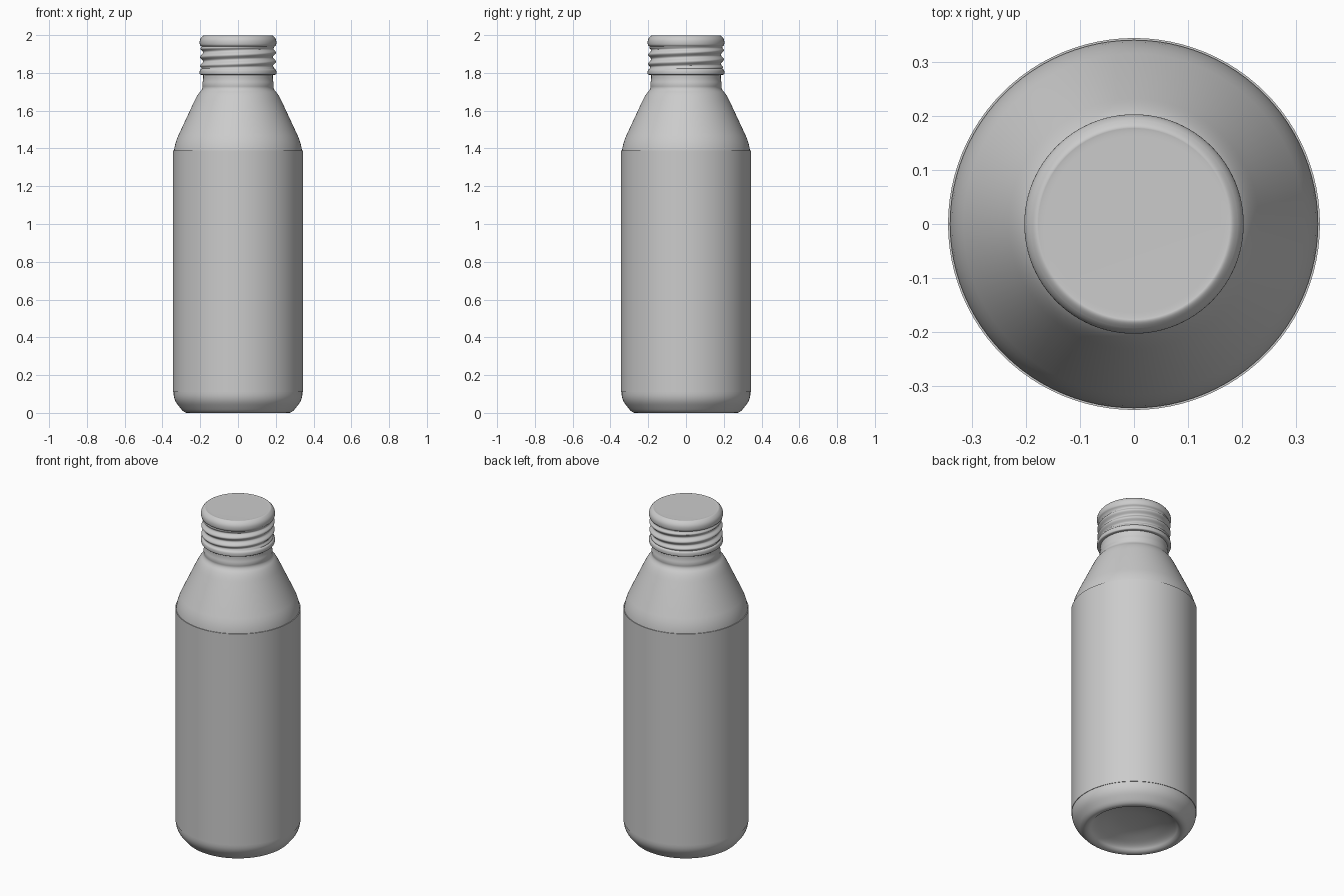
import bpy, bmesh, math
from mathutils import Vector

if "Cube" in bpy.data.objects:
    bpy.data.objects.remove(bpy.data.objects["Cube"])

SEG = 96

def rounded(points, steps=5):
    """Profile of (radius, z, corner size) -> list with curved corners."""
    out = []
    for i, (r, z, c) in enumerate(points):
        p = Vector((r, z))
        if c == 0 or i in (0, len(points) - 1):
            out.append(p)
            continue
        a, b = Vector(points[i - 1][:2]) - p, Vector(points[i + 1][:2]) - p
        a = p + a.normalized() * min(c, a.length * 0.49)
        b = p + b.normalized() * min(c, b.length * 0.49)
        for k in range(steps + 1):
            t = k / steps
            out.append(a * (1 - t) ** 2 + p * 2 * t * (1 - t) + b * t * t)
    return out

def lathe(name, profile, offset=lambda r, z, a: 0.0):
    """Revolve a profile; offset adds to the radius at each height and angle."""
    bm = bmesh.new()
    rings = []
    for r, z in profile:
        ring = []
        for s in range(SEG):
            a = 2 * math.pi * s / SEG
            q = r + offset(r, z, a)
            ring.append(bm.verts.new((q * math.cos(a), q * math.sin(a), z)))
        rings.append(ring)
    for lo, hi in zip(rings, rings[1:]):
        for s in range(SEG):
            n = (s + 1) % SEG
            bm.faces.new((lo[s], lo[n], hi[n], hi[s]))
    bmesh.ops.remove_doubles(bm, verts=bm.verts, dist=1e-5)
    bmesh.ops.recalc_face_normals(bm, faces=bm.faces)
    mesh = bpy.data.meshes.new(name)
    bm.to_mesh(mesh)
    bm.free()
    ob = bpy.data.objects.new(name, mesh)
    bpy.context.collection.objects.link(ob)
    bpy.ops.object.select_all(action='DESELECT')
    ob.select_set(True)
    bpy.context.view_layer.objects.active = ob
    bpy.ops.object.shade_smooth_by_angle(angle=math.radians(40))
    return ob

# Bottle body: domed base, foot ring, wall, cone shoulder and neck
lathe("bottle_body", rounded([
    (0, 0.07, 0), (0.12, 0.062, 0.05), (0.225, 0.03, 0.04), (0.25, 0, 0.02),
    (0.285, 0, 0.025), (0.341, 0.07, 0.035), (0.341, 1.415, 0.06),
    (0.215, 1.685, 0.04), (0.186, 1.715, 0.02), (0.190, 1.74, 0.012),
    (0.184, 1.765, 0.012), (0.184, 1.80, 0)]))

# Thin label sleeve around the straight wall
lathe("label_sleeve", [(0.340, 0.11), (0.344, 0.11), (0.344, 1.39), (0.340, 1.39)])

# Screw cap: lower bead, helical thread, rounded top
def thread(r, z, a):
    lo, hi = 1.822, 1.94
    if not lo < z < hi or r < 0.18:
        return 0.0
    fade = min(1, (z - lo) / 0.015, (hi - z) / 0.015)
    return 0.008 * fade * math.cos(2 * math.pi * (z - 1.86) / 0.048 - a)

cap = rounded([(0.180, 1.79, 0), (0.203, 1.79, 0.008), (0.203, 1.815, 0.012), (0.193, 1.822, 0)])
cap += [(0.193, 1.822 + 0.118 * k / 36) for k in range(1, 36)]
cap += rounded([(0.193, 1.94, 0), (0.203, 1.948, 0.012), (0.203, 1.978, 0.02),
                (0.183, 2.0, 0.018), (0.172, 1.998, 0.01), (0.0, 1.998, 0)])
lathe("screw_cap", cap, thread)
